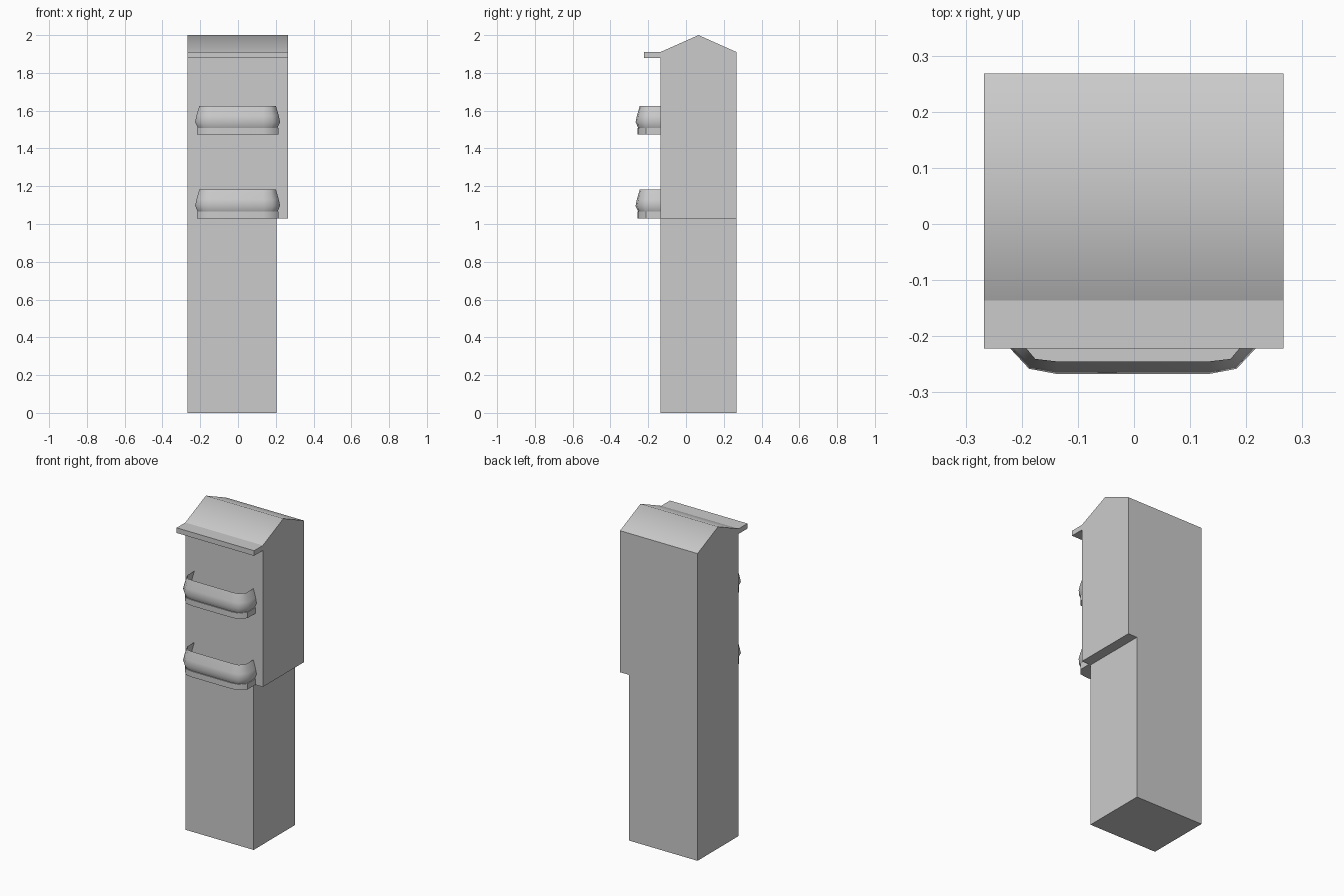
import bpy, bmesh
from math import radians

if "Cube" in bpy.data.objects:
    bpy.data.objects.remove(bpy.data.objects["Cube"])

X0, X1, X_LOW = -0.267, 0.266, 0.203   # left side, right side, narrower lower right side
Y0, Y1 = -0.136, 0.268                 # front and back walls
CX = -0.002                            # balcony centre


def finish(name, bm, angle):
    bmesh.ops.recalc_face_normals(bm, faces=bm.faces)
    for f in bm.faces:
        f.smooth = True
    me = bpy.data.meshes.new(name)
    bm.to_mesh(me)
    bm.free()
    me.set_sharp_from_angle(angle=radians(angle))
    ob = bpy.data.objects.new(name, me)
    bpy.context.collection.objects.link(ob)
    return ob


def extrude_face(bm, pts, vec):
    face = bm.faces.new([bm.verts.new(p) for p in pts])
    geom = bmesh.ops.extrude_face_region(bm, geom=[face], use_keep_orig=True)["geom"]
    bmesh.ops.translate(bm, verts=[g for g in geom if isinstance(g, bmesh.types.BMVert)], vec=vec)


# Tower: stepped front outline pushed back, then cut to a gable roof
bm = bmesh.new()
outline = [(X0, 0), (X_LOW, 0), (X_LOW, 1.03), (X1, 1.03), (X1, 2.3), (X0, 2.3)]
extrude_face(bm, [(x, Y0, z) for x, z in outline], (0, Y1 - Y0, 0))
for side in (-1, 1):
    cut = bmesh.ops.bisect_plane(bm, geom=bm.verts[:] + bm.edges[:] + bm.faces[:],
                                 plane_co=(0, 0.066, 2.0), plane_no=(0, side * 0.09, 0.202),
                                 clear_outer=True)["geom_cut"]
    bmesh.ops.edgenet_fill(bm, edges=[e for e in cut if isinstance(e, bmesh.types.BMEdge)])
finish("tower", bm, 50)

# Ledge under the front eave
bm = bmesh.new()
ledge = [(Y0, 1.878), (Y0, 1.91), (-0.222, 1.91), (-0.222, 1.878)]
extrude_face(bm, [(X0, y, z) for y, z in ledge], (X1 - X0, 0, 0))
finish("roof_ledge", bm, 30)

# Balcony plan: left half points with inward directions, mirrored
HALF = [(-0.225, Y0, 1, 0), (-0.225, -0.215, 1, 0.4),
        (-0.185, -0.258, 0.5, 0.8), (-0.137, -0.267, 0.1, 1)]


def plan(inset, z):
    left = [(x + dx * inset, y + dy * inset) for x, y, dx, dy in HALF]
    full = left + [(-x, y) for x, y in reversed(left)]
    return [(CX + x, y, z) for x, y in full]


for name, z in (("lower", 1.03), ("upper", 1.473)):
    # Floor slab
    bm = bmesh.new()
    extrude_face(bm, plan(0.009, z), (0, 0, 0.036))
    finish(name + "_balcony_floor", bm, 40)

    # Thin bulging parapet, open at the wall
    bm = bmesh.new()
    profile = [(0.014, 0.036), (0.0, 0.066), (0.007, 0.1), (0.022, 0.152)]
    rows = [[bm.verts.new(p) for p in plan(i, z + h)] for i, h in profile]
    for a, b in zip(rows, rows[1:]):
        for k in range(len(a) - 1):
            bm.faces.new((a[k], a[k + 1], b[k + 1], b[k]))
    finish(name + "_balcony_parapet", bm, 50)
